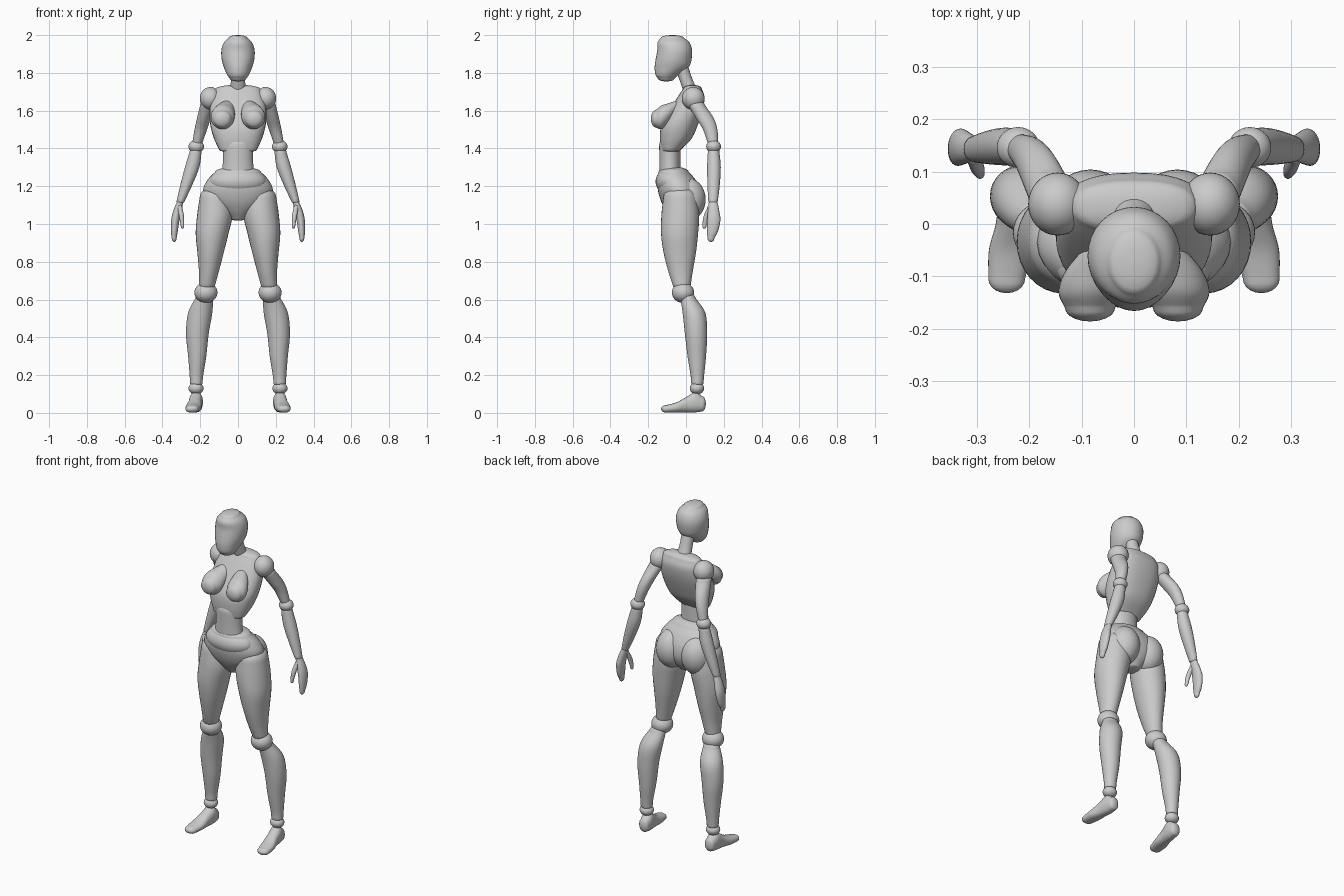
import bpy, bmesh, math
from mathutils import Matrix, Vector

grey = bpy.data.materials.new("mannequin_grey")
grey.diffuse_color = (0.6, 0.6, 0.6, 1)


def finish(name, bm, mirror):
    bmesh.ops.recalc_face_normals(bm, faces=bm.faces)
    for f in bm.faces:
        f.smooth = True
    me = bpy.data.meshes.new(name)
    bm.to_mesh(me)
    bm.free()
    me.materials.append(grey)
    ob = bpy.data.objects.new(name, me)
    bpy.context.collection.objects.link(ob)
    if mirror:
        ob.modifiers.new("other_side", 'MIRROR')
    return ob


def ball(name, centre, radii, mirror=True):
    bm = bmesh.new()
    m = Matrix.Translation(centre) @ Matrix.Diagonal((*radii, 1))
    bmesh.ops.create_uvsphere(bm, u_segments=32, v_segments=20, radius=1, matrix=m)
    return finish(name, bm, mirror)


def spline(rings, steps=5):
    """Smooth curve through the ring values."""
    p = [Vector(r) for r in rings]
    p = [2 * p[0] - p[1]] + p + [2 * p[-1] - p[-2]]
    out = []
    for a, b, c, d in zip(p, p[1:], p[2:], p[3:]):
        for i in range(steps):
            t = i / steps
            out.append(0.5 * (2 * b + (c - a) * t + (2 * a - 5 * b + 4 * c - d) * t * t
                              + (3 * b - a - 3 * c + d) * t ** 3))
    return out + [p[-2]]


def loft(name, rings, domes, mirror=True, axis='z', power=2.0, sides=32):
    """Rings are (position, centre a, centre b, radius a, radius b); ends are domed."""
    body = spline(rings)
    up = 1 if rings[-1][0] > rings[0][0] else -1

    def dome(r, height, way):
        res = []
        for k in range(1, 6):
            ang = math.radians(17.6 * k)
            q = r.copy()
            q[0] += way * height * math.sin(ang)
            q[3] *= math.cos(ang)
            q[4] *= math.cos(ang)
            res.append(q)
        return res

    rows = dome(body[0], domes[0], -up)[::-1] + body + dome(body[-1], domes[1], up)
    bm = bmesh.new()
    loops = []
    for t, a, b, ra, rb in rows:
        loop = []
        for i in range(sides):
            ang = 2 * math.pi * i / sides
            c, s = math.cos(ang), math.sin(ang)
            u = a + ra * math.copysign(abs(c) ** (2 / power), c)
            v = b + rb * math.copysign(abs(s) ** (2 / power), s)
            loop.append(bm.verts.new((u, v, t) if axis == 'z' else (u, t, v)))
        loops.append(loop)
    for l0, l1 in zip(loops, loops[1:]):
        for i in range(sides):
            j = (i + 1) % sides
            bm.faces.new((l0[i], l0[j], l1[j], l1[i]))
    bm.faces.new(loops[0])
    bm.faces.new(loops[-1])
    return finish(name, bm, mirror)


# Head and neck
loft("head", [(1.768, 0, -.105, .042, .042), (1.79, 0, -.1, .058, .062),
              (1.83, 0, -.076, .075, .09), (1.87, 0, -.066, .086, .095),
              (1.92, 0, -.06, .088, .092), (1.96, 0, -.066, .075, .085),
              (1.985, 0, -.072, .05, .062)], (.013, .015), False)
loft("neck", [(1.70, 0, .025, .042, .038), (1.77, 0, -.002, .037, .035),
              (1.84, 0, -.025, .037, .035)], (.01, .01), False)

# Trunk
loft("ribcage", [(1.39, 0, -.08, .098, .05), (1.45, 0, -.055, .126, .083),
                 (1.52, 0, -.035, .146, .096), (1.6, 0, 0, .15, .088),
                 (1.67, 0, .026, .138, .072), (1.715, 0, .034, .118, .05)],
     (.01, .022), False, power=2.4)
loft("breast", [(-.16, .084, 1.557, .048, .046), (-.13, .082, 1.565, .062, .062),
                (-.09, .074, 1.588, .057, .052), (-.04, .056, 1.628, .034, .028)],
     (.026, .02), axis='y')
loft("waist", [(1.25, 0, -.085, .088, .057), (1.33, 0, -.085, .08, .056),
               (1.42, 0, -.086, .08, .056)], (.01, .04), False)

# Pelvis
loft("pelvis", [(1.03, 0, -.02, .045, .055), (1.07, 0, -.02, .1, .085),
                (1.12, 0, -.025, .165, .107), (1.18, 0, -.036, .185, .113),
                (1.235, 0, -.05, .16, .1), (1.275, 0, -.065, .122, .08)],
     (.012, .028), False)
ball("belly", (0, -.078, 1.225), (.15, .083, .075), False)
ball("buttock", (.083, .012, 1.13), (.088, .092, .112))

# Legs
loft("thigh", [(1.14, .12, -.03, .083, .09), (1.05, .122, -.03, .094, .1),
               (.95, .137, -.034, .087, .098), (.85, .145, -.033, .07, .086),
               (.75, .154, -.029, .053, .065), (.67, .165, -.022, .042, .046)], (.06, .01))
ball("knee", (.17, -.016, .637), (.061, .059, .054))
loft("calf", [(.61, .178, .01, .046, .04), (.53, .2, .042, .064, .06),
              (.42, .215, .053, .06, .059), (.3, .216, .057, .048, .049),
              (.2, .22, .06, .036, .036), (.155, .221, .06, .033, .032)], (.02, .01))
ball("ankle", (.222, .058, .13), (.04, .038, .032))
loft("foot", [(.085, .22, .048, .031, .04), (.05, .222, .057, .036, .054),
              (0, .228, .043, .036, .04), (-.05, .236, .029, .041, .027),
              (-.105, .243, .021, .035, .02)], (.02, .027), axis='y', power=2.3)

# Arms
ball("shoulder", (.146, .038, 1.665), (.056, .06, .06))
loft("upper_arm", [(1.63, .158, .055, .042, .045), (1.56, .18, .1, .037, .047),
                   (1.5, .197, .128, .033, .038), (1.43, .215, .143, .027, .028)], (.02, .01))
ball("elbow", (.221, .146, 1.41), (.041, .039, .034))
loft("forearm", [(1.39, .223, .146, .031, .03), (1.3, .243, .148, .038, .036),
                 (1.2, .276, .146, .031, .032), (1.12, .304, .143, .021, .025)], (.01, .012))

# Hands
loft("hand", [(1.115, .307, .144, .017, .023), (1.07, .321, .146, .022, .03),
              (1.02, .332, .147, .022, .035), (.96, .337, .14, .018, .029),
              (.925, .338, .132, .013, .018)], (.01, .02))
loft("thumb", [(1.09, .308, .13, .013, .016), (1.04, .299, .108, .013, .015),
               (.99, .294, .097, .009, .011)], (.012, .015))
